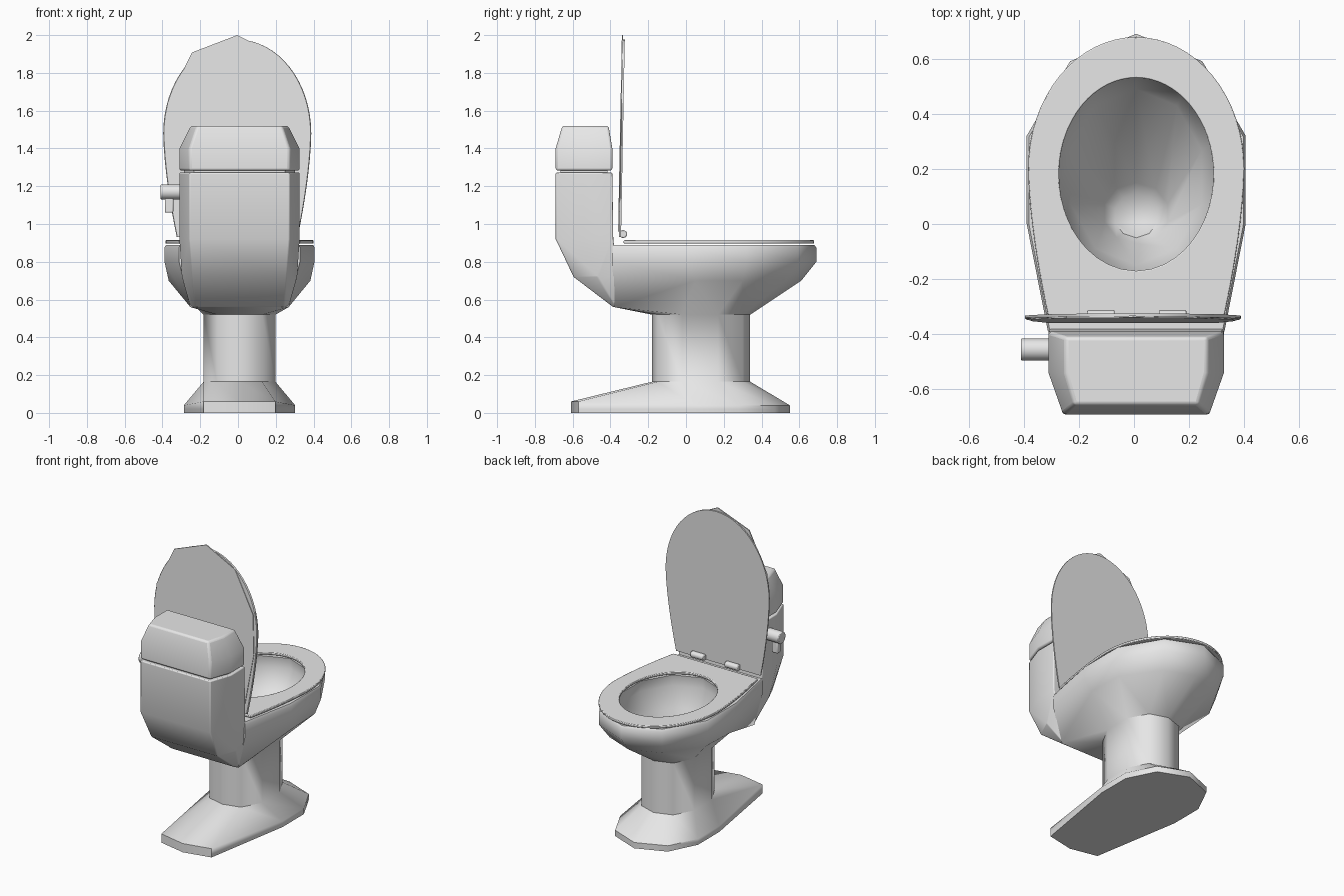
import bpy, bmesh, math
from mathutils import Vector

cube = bpy.data.objects.get("Cube")
if cube:
    bpy.data.objects.remove(cube)

OFF = 0.008  # the body sits slightly off centre to balance the lever
porcelain = bpy.data.materials.new("porcelain_grey")
porcelain.use_nodes = True
COLOR = (0.8, 0.8, 0.8, 1)
porcelain.diffuse_color = COLOR
porcelain.node_tree.nodes["Principled BSDF"].inputs["Base Color"].default_value = COLOR


def finish(name, bm, angle=40, bevel=0, segments=2):
    bmesh.ops.recalc_face_normals(bm, faces=bm.faces)
    mesh = bpy.data.meshes.new(name)
    bm.to_mesh(mesh)
    bm.free()
    mesh.materials.append(porcelain)
    obj = bpy.data.objects.new(name, mesh)
    bpy.context.collection.objects.link(obj)
    if bevel:
        mod = obj.modifiers.new("soft_edges", "BEVEL")
        mod.width, mod.segments = bevel, segments
        mod.limit_method, mod.angle_limit = "ANGLE", math.radians(30)
    bpy.ops.object.select_all(action="DESELECT")
    bpy.context.view_layer.objects.active = obj
    obj.select_set(True)
    bpy.ops.object.shade_smooth_by_angle(angle=math.radians(angle))
    return obj


def loft(name, rings, closed=False, **kw):
    """Skin a list of equal-length rings, capping the ends unless closed."""
    bm = bmesh.new()
    loops = [[bm.verts.new(p) for p in ring] for ring in rings]
    pairs = list(zip(loops, loops[1:]))
    if closed:
        pairs.append((loops[-1], loops[0]))
    else:
        bm.faces.new(loops[0])
        bm.faces.new(loops[-1])
    n = len(loops[0])
    for a, b in pairs:
        for i in range(n):
            j = (i + 1) % n
            bm.faces.new((a[i], a[j], b[j], b[i]))
    return finish(name, bm, **kw)


def mirrored(half, z=None):
    """Full ring from front-centre, right-hand points and back-centre."""
    pts = [(x, y, r[0] if r else z) for x, y, *r in half]
    left = [(-x, y, h) for x, y, h in reversed(pts) if x > 0]
    return [(x + OFF, y, h) for x, y, h in pts + left]


def ellipse(cy, rx, ry, z, n=10):
    steps = [2 * math.pi * i / n for i in range(n)]
    return [(OFF + rx * math.sin(a), cy + ry * math.cos(a), z) for a in steps]


def cylinder_x(name, x0, x1, y, z, r, n=16):
    ring = [(r * math.cos(2 * math.pi * i / n), r * math.sin(2 * math.pi * i / n)) for i in range(n)]
    return loft(name, [[(x, y + a, z + b) for a, b in ring] for x in (x0, x1)], bevel=0.005)


# Pedestal foot, column, and bowl with its hollow interior
foot = [(0, .55), (.2, .47), (.295, .28), (.295, .05), (.19, -.57), (0, -.61)]
foot_top = [(0, .55), (.2, .47), (.295, .28), (.295, .05), (.19, -.57, .06), (0, -.61, .06)]
column = [(0, .34), (.12, .3), (.19, .17), (.19, -.02), (.12, -.15), (0, -.18)]
belly = [(0, .61, .7), (.2, .53, .7), (.365, .3, .7), (.375, .05, .7), (.26, -.38, .56), (0, -.38, .56)]
rim = [(0, .69), (.24, .59), (.397, .32), (.397, 0), (.32, -.39), (0, -.39)]
rim_top = [(x * .98, y * .985) for x, y in rim]
loft("bowl_and_pedestal", [
    mirrored(foot, 0), mirrored(foot, .02), mirrored(foot_top, .04),
    mirrored(column, .165), mirrored(column, .52),
    mirrored(belly), mirrored(rim, .8), mirrored(rim, .875), mirrored(rim_top, .89),
    ellipse(.18, .3, .37, .885), ellipse(.18, .31, .38, .81), ellipse(.17, .25, .32, .68),
    ellipse(.04, .12, .11, .42), ellipse(.03, .08, .08, .38)], angle=48)


# Tank, tapering underneath into the back of the bowl
def tank_ring(z, inset=0.0, top=False):
    front, x, xb, back = (-.41, .257, .225, -.655) if top else (-.39, .318, .265, -.69)
    f, s, b = front - inset, x - inset, back + inset
    return mirrored([(s, f), (s, -.54), (xb - inset, b)], z)


loft("tank", [
    mirrored([(.26, -.36), (.26, -.37), (.235, -.385)], .56),
    mirrored([(.3, -.36), (.305, -.47), (.25, -.595)], .72),
    mirrored([(.318, -.385), (.318, -.54), (.265, -.69)], .92),
    tank_ring(1.272)], angle=50, bevel=.02, segments=3)
loft("tank_neck", [tank_ring(1.25, .025), tank_ring(1.3, .025)])
loft("tank_lid", [tank_ring(1.283), tank_ring(1.4), tank_ring(1.52, top=True)],
     angle=50, bevel=.012, segments=3)


# Oval outline with a straight hinge side, shared by the seat and cover
def seat_outline():
    pts = []
    for i in range(33):
        a = math.pi * (i / 32 - .5)
        pts.append((.392 * math.sin(a), .2 + .478 * math.cos(a)))
    side = [(.392 - .072 * (i / 8) ** 1.6, .2 - .53 * i / 8) for i in range(1, 9)]
    back = [(.32 - .08 * i, -.33) for i in range(1, 8)]
    return pts + side + back + [(-x, y) for x, y in reversed(side)]


outline = seat_outline()
hole = []
for x, y in outline:
    a = math.atan2((y - .18) / .35, x / .28)
    hole.append((.28 * math.cos(a), .18 + .35 * math.sin(a)))


def flat(points, z):
    return [(x + OFF, y, z) for x, y in points]


loft("seat_ring", [flat(outline, .897), flat(outline, .914), flat(hole, .914), flat(hole, .897)],
     closed=True, bevel=.004)


# Raised cover leaning gently against the hinge line
def upright(points, shift, k=1.0):
    ring = []
    for x, z in points:
        y = -.352 + .02 * (z - .93) / 1.05 + shift
        ring.append((x * k - .004, y, z))
    return ring


raised = [(x, .93 + (y + .33) * 1.038) for x, y in outline]
loft("seat_cover", [upright(raised, -.004, .99), upright(raised, 0), upright(raised, .008)])

# Faceted backing on the cover
facets = [(0, 2), (.22, 1.89), (.36, 1.62), (.37, 1.35), (.3, .96),
          (-.3, .96), (-.37, 1.35), (-.37, 1.64), (-.24, 1.908)]
loft("cover_backing", [upright(facets, -.008), upright(facets, -.001)])

# Hinges
for name, x in (("left_hinge", .14), ("right_hinge", -.12)):
    cylinder_x(name, x - .05, x + .05, -.333, .947, .021)

# Flush lever: round stub with a short hanging handle
cylinder_x("lever_stub", -.41, -.29, -.455, 1.17, .04)
bm = bmesh.new()
bmesh.ops.create_cube(bm, size=1)
for v in bm.verts:
    v.co = Vector((-.365, -.455, 1.1)) + Vector((v.co.x * .045, v.co.y * .035, v.co.z * .08))
finish("lever_handle", bm, bevel=.006)
